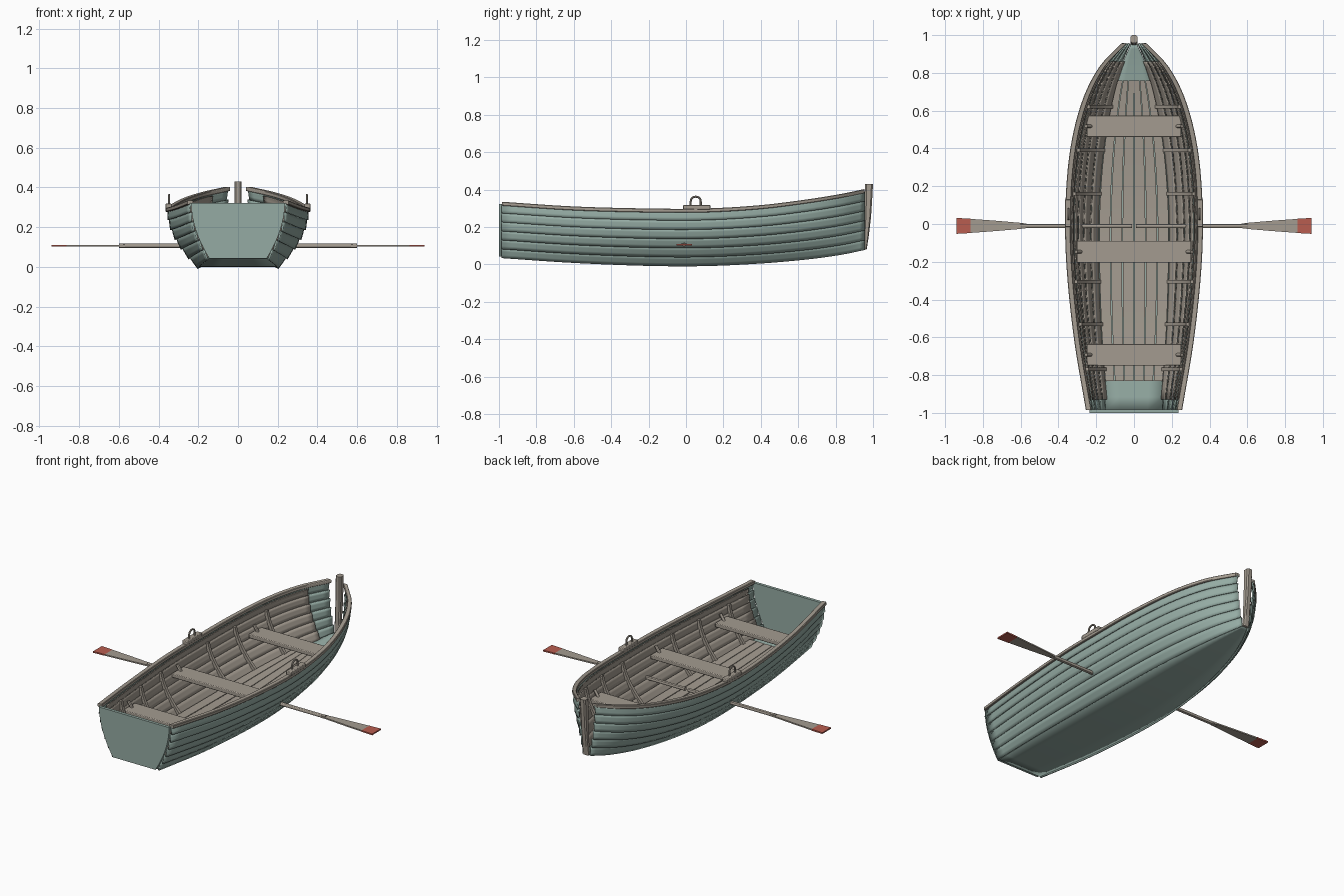
import bpy, bmesh, math
from mathutils import Vector

if "Cube" in bpy.data.objects:
    bpy.data.objects.remove(bpy.data.objects["Cube"])


def mat(name, c):
    m = bpy.data.materials.new(name)
    m.diffuse_color = (*c, 1)
    m.use_nodes = True
    m.node_tree.nodes["Principled BSDF"].inputs["Base Color"].default_value = m.diffuse_color
    return m


TEAL = mat("teal_paint", (0.30, 0.41, 0.37))
WOOD = mat("wood", (0.37, 0.33, 0.28))
RED = mat("red_paint", (0.48, 0.11, 0.08))

# hull lines: y, sheer half width, bottom half width, sheer z, keel z
LINES = [(-0.985, .238, .145, .322, .040), (-0.6, .302, .178, .297, .016),
         (-0.2, .342, .192, .286, .001), (0.1, .346, .190, .286, .000),
         (0.4, .320, .165, .304, .014), (0.65, .258, .120, .335, .035),
         (0.83, .168, .068, .364, .058), (0.955, .052, .014, .390, .080)]


def slope(i, c):
    a, b = LINES[max(i - 1, 0)], LINES[min(i + 1, len(LINES) - 1)]
    return (b[c] - a[c]) / (b[0] - a[0])


def line(y):
    i = 0
    while i < len(LINES) - 2 and y > LINES[i + 1][0]:
        i += 1
    p, q = LINES[i], LINES[i + 1]
    d = q[0] - p[0]
    u = (y - p[0]) / d
    return [(2*u**3 - 3*u*u + 1) * p[c] + (u**3 - 2*u*u + u) * d * slope(i, c)
            + (3*u*u - 2*u**3) * q[c] + (u**3 - u*u) * d * slope(i + 1, c) for c in range(1, 5)]


def section(y, t, off=0.0):
    """Point on the hull side; t=0 at the bottom, 1 at the sheer, off is outward."""
    w, b, h, k = line(y)
    f = lambda s: Vector((b + (w - b) * (1 - (1 - s) ** 1.9), k + (h - k) * s))
    p = f(t)
    d = (f(min(t + .01, 1)) - f(max(t - .01, 0))).normalized()
    return Vector((p.x + d.y * off, y, p.y - d.x * off))


def stations(y0, y1, n=36):
    return [y0 + (y1 - y0) * math.sin(i / n * math.pi / 2) ** 1.0 * .5
            + (y1 - y0) * i / n * .5 for i in range(n + 1)]


def loft(name, rows, m, closed=False, mirror=True, thick=0):
    bm = bmesh.new()
    vs = [[bm.verts.new(p) for p in r] for r in rows]
    n = len(rows[0])
    for a, b in zip(vs, vs[1:]):
        for j in range(n if closed else n - 1):
            bm.faces.new((a[j], a[(j + 1) % n], b[(j + 1) % n], b[j]))
    if closed:
        bm.faces.new(vs[0][::-1])
        bm.faces.new(vs[-1])
    bmesh.ops.recalc_face_normals(bm, faces=bm.faces)
    me = bpy.data.meshes.new(name)
    bm.to_mesh(me)
    bm.free()
    ob = bpy.data.objects.new(name, me)
    bpy.context.collection.objects.link(ob)
    me.materials.append(m)
    if thick:
        s = ob.modifiers.new("thickness", 'SOLIDIFY')
        s.thickness, s.offset = thick, 0
    if mirror:
        ob.modifiers.new("mirror", 'MIRROR')
    bpy.ops.object.select_all(action='DESELECT')
    ob.select_set(True)
    bpy.context.view_layer.objects.active = ob
    bpy.ops.object.shade_smooth_by_angle(angle=math.radians(30))
    return ob


def box(name, x, y, z, m, mirror=False, bevel=.004):
    rows = [[(a, y[0], z[0]), (a, y[1], z[0]), (a, y[1], z[1]), (a, y[0], z[1])] for a in x]
    ob = loft(name, rows, m, True, mirror)
    bv = ob.modifiers.new("bevel", 'BEVEL')
    bv.width, bv.segments = bevel, 2
    return ob


def rod(name, p, q, r, m, n=12):
    p, q = Vector(p), Vector(q)
    d = (q - p).normalized()
    u = d.orthogonal().normalized()
    v = d.cross(u)
    ring = [r * (u * math.cos(2*math.pi*i/n) + v * math.sin(2*math.pi*i/n)) for i in range(n)]
    return loft(name, [[c + o for o in ring] for c in (p, q)], m, True)


# lapped outer planks and the inner wooden lining
N = 6
for i in range(N):
    ts = [(i + j / 3) / N for j in range(4)]
    loft(f"outer_plank_{i+1}", [[section(y, t, .009 * (1 - j / 3)) for j, t in enumerate(ts)]
                               for y in stations(-.985, .955)], TEAL, thick=.009)
    ts = [min(t, .96) for t in ts]
    loft(f"inner_plank_{i+1}", [[section(y, t, -.009 - .008 * j / 3) for j, t in enumerate(ts)]
                               for y in stations(-.93, .86)], WOOD, thick=.006)

# flat bottom
rows = []
for y in stations(-.985, .955):
    w, b, h, k = line(y)
    rows.append([(b * f, y, k + .006) for f in (-1.03, -.5, 0, .5, 1.03)])
loft("hull_bottom", rows, TEAL, mirror=False, thick=.011)

# floorboards
edges = [-.95, -.64, -.33, -.01, .01, .33, .64, .95]
for i, (a, b) in enumerate(((.012, .31), (.335, .63), (.655, .95))):
    rows = []
    for y in stations(-.83, .76, 24):
        _, bw, _, k = line(y)
        rows.append([(a * bw, y, k + .016), (b * bw, y, k + .016),
                     (b * bw, y, k + .028), (a * bw, y, k + .028)])
    loft(f"floorboard_{i+1}", rows, WOOD, True)

# transom
prof = [section(-.985, j / 12, -.002) for j in range(13)]
outline = [(p.x, p.z) for p in prof] + [(-p.x, p.z) for p in reversed(prof)]
loft("transom", [[(x, y, z) for x, z in outline] for y in (-1.0, -.982)], TEAL, True, False)

# gunwale rails
rows = []
for y in stations(-.985, .955):
    w, _, h, _ = line(y)
    e = .003
    a, b, c, d = w - .012, w + .017, h - .008, h + .013
    rows.append([(a + e, y, c), (b - e, y, c), (b, y, c + e), (b, y, d - e),
                 (b - e, y, d), (a + e, y, d), (a, y, d - e), (a, y, c + e)])
loft("gunwale", rows, WOOD, True)

# stem post
rows = []
for z, y0, y1 in ((.08, .948, .966), (.15, .951, .977), (.25, .955, .989), (.34, .957, .995), (.43, .958, 1.0)):
    m, r = (y0 + y1) / 2, (y1 - y0) / 2
    rows.append([(.018 * sx, m + r * sy, z) for sx, sy in
                 ((-1, -.6), (-.6, -1), (.6, -1), (1, -.6), (1, .6), (.6, 1), (-.6, 1), (-1, .6))])
loft("stem_post", rows, WOOD, True, False)

# ribs
for i, y in enumerate((.62, .39, .16, -.305, -.53, -.77)):
    rows = []
    for j in range(13):
        t = .03 + .82 * j / 12
        rows.append([section(y, t, o) + Vector((0, s, 0))
                     for o, s in ((-.014, -.009), (-.032, -.009), (-.032, .009), (-.014, .009))])
    loft(f"rib_{i+1}", rows, WOOD, True)

# seats with end pegs
for n, x, y0, y1 in (("bow", .25, .46, .575), ("middle", .303, -.205, -.09), ("stern", .25, -.75, -.635)):
    box(f"{n}_seat", (-x, x), (y0, y1), (.18, .205), WOOD)
    y = (y0 + y1) / 2
    rod(f"{n}_seat_peg", (x - .022, y, .2), (x + .004, y, .238), .009, WOOD)

# oarlock blocks and loops
box("oarlock_block", (.333, .366), (-.015, .13), (.294, .318), WOOD, True)
rows = []
path = [(.027, .31), (.027, .335)] + [(.027 * math.cos(a * math.pi / 10), .338 + .024 * math.sin(a * math.pi / 10))
                                      for a in range(1, 10)] + [(-.027, .335), (-.027, .31)]
for i, (y, z) in enumerate(path):
    a, b = path[max(i - 1, 0)], path[min(i + 1, len(path) - 1)]
    d = Vector((0, b[0] - a[0], b[1] - a[1])).normalized()
    v = d.cross(Vector((1, 0, 0)))
    rows.append([Vector((.347, .052 + y, z)) + .0055 * (Vector((1, 0, 0)) * math.cos(k * math.pi / 4)
                 + v * math.sin(k * math.pi / 4)) for k in range(8)])
loft("oarlock_loop", rows, WOOD, True)

# oars: shaft, blade, painted tip
OY, OZ = -.01, .106
rod("oar_shaft", (.01, OY, OZ), (.6, OY, OZ), .011, WOOD)


def blade(name, pts, m):
    loft(name, [[(x, OY - w, OZ - t), (x, OY + w, OZ - t), (x, OY + w, OZ + t), (x, OY - w, OZ + t)]
                for x, w, t in pts], m, True)


blade("oar_blade", ((.57, .012, .006), (.61, .017, .004), (.74, .028, .004), (.865, .037, .004)), WOOD)
blade("oar_tip", ((.865, .038, .0042), (.94, .042, .0042)), RED)
